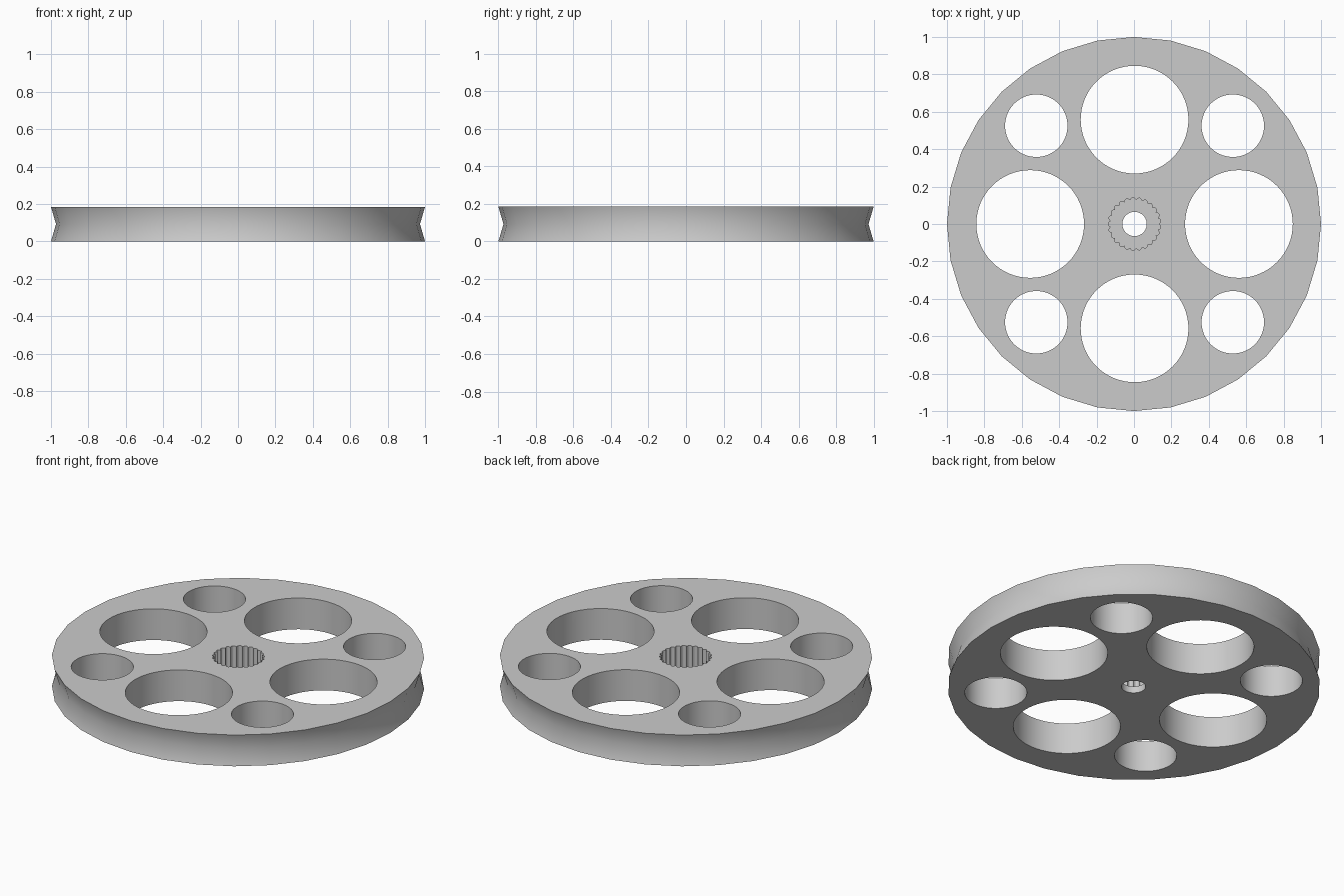
import bpy, bmesh
from math import sin, cos, pi, radians

HEIGHT = 0.185

cube = bpy.data.objects.get("Cube")
if cube:
    bpy.data.objects.remove(cube, do_unlink=True)

grey = bpy.data.materials.new("light_grey")
grey.use_nodes = True
colour = (0.6, 0.6, 0.6, 1)
grey.diffuse_color = colour
grey.node_tree.nodes["Principled BSDF"].inputs["Base Color"].default_value = colour


def ring(radius, sides):
    return [(radius * cos(2 * pi * i / sides), radius * sin(2 * pi * i / sides))
            for i in range(sides)]


def loft(name, sections, centre=(0, 0)):
    """Closed solid through (outline, z) sections with equal point counts."""
    bm = bmesh.new()
    loops = [[bm.verts.new((x + centre[0], y + centre[1], z)) for x, y in outline]
             for outline, z in sections]
    for low, high in zip(loops, loops[1:]):
        for i in range(len(low)):
            j = (i + 1) % len(low)
            bm.faces.new((low[i], low[j], high[j], high[i]))
    bm.faces.new(loops[0][::-1])
    bm.faces.new(loops[-1])
    bmesh.ops.recalc_face_normals(bm, faces=bm.faces)
    mesh = bpy.data.meshes.new(name)
    bm.to_mesh(mesh)
    bm.free()
    obj = bpy.data.objects.new(name, mesh)
    bpy.context.collection.objects.link(obj)
    mesh.materials.append(grey)
    return obj


def cutter(name, outline, centre=(0, 0), bottom=-0.1):
    obj = loft(name, [(outline, bottom), (outline, HEIGHT + 0.1)], centre)
    obj.hide_render = True
    return obj


# Disc with a V-shaped groove around the rim
wheel = loft("pulley_wheel", [(ring(1.0, 32), 0),
                              (ring(0.973, 32), HEIGHT / 2),
                              (ring(1.0, 32), HEIGHT)])

# Four large and four small lightening holes
cutters = []
for k in range(4):
    a = k * pi / 2
    cutters.append(cutter("large_hole_cutter", ring(0.288, 64),
                          (0.558 * cos(a) + 0.003, 0.558 * sin(a))))
    a += pi / 4
    cutters.append(cutter("small_hole_cutter", ring(0.167, 64),
                          (0.743 * cos(a) + 0.003, 0.743 * sin(a))))

# Toothed hub socket with a thin floor, and the screw hole through it
TEETH, STEPS = 25, 6
spline = []
for i in range(TEETH * STEPS):
    a = 2 * pi * i / (TEETH * STEPS)
    r = 0.128 + 0.013 * abs(sin(a * TEETH / 2))
    spline.append((r * cos(a), r * sin(a)))
cutters.append(cutter("hub_socket_cutter", spline, (0.003, 0), bottom=0.04))
cutters.append(cutter("screw_hole_cutter", ring(0.065, 48), (0.003, 0)))

# Cut every opening, then discard the cutters
bpy.ops.object.select_all(action='DESELECT')
bpy.context.view_layer.objects.active = wheel
wheel.select_set(True)
for c in cutters:
    mod = wheel.modifiers.new("cut", 'BOOLEAN')
    mod.operation = 'DIFFERENCE'
    mod.solver = 'EXACT'
    mod.object = c
    bpy.ops.object.modifier_apply(modifier=mod.name)
for c in cutters:
    bpy.data.objects.remove(c, do_unlink=True)

# Smooth rim and hole walls, crisp edges
bpy.ops.object.shade_smooth_by_angle(angle=radians(40))
